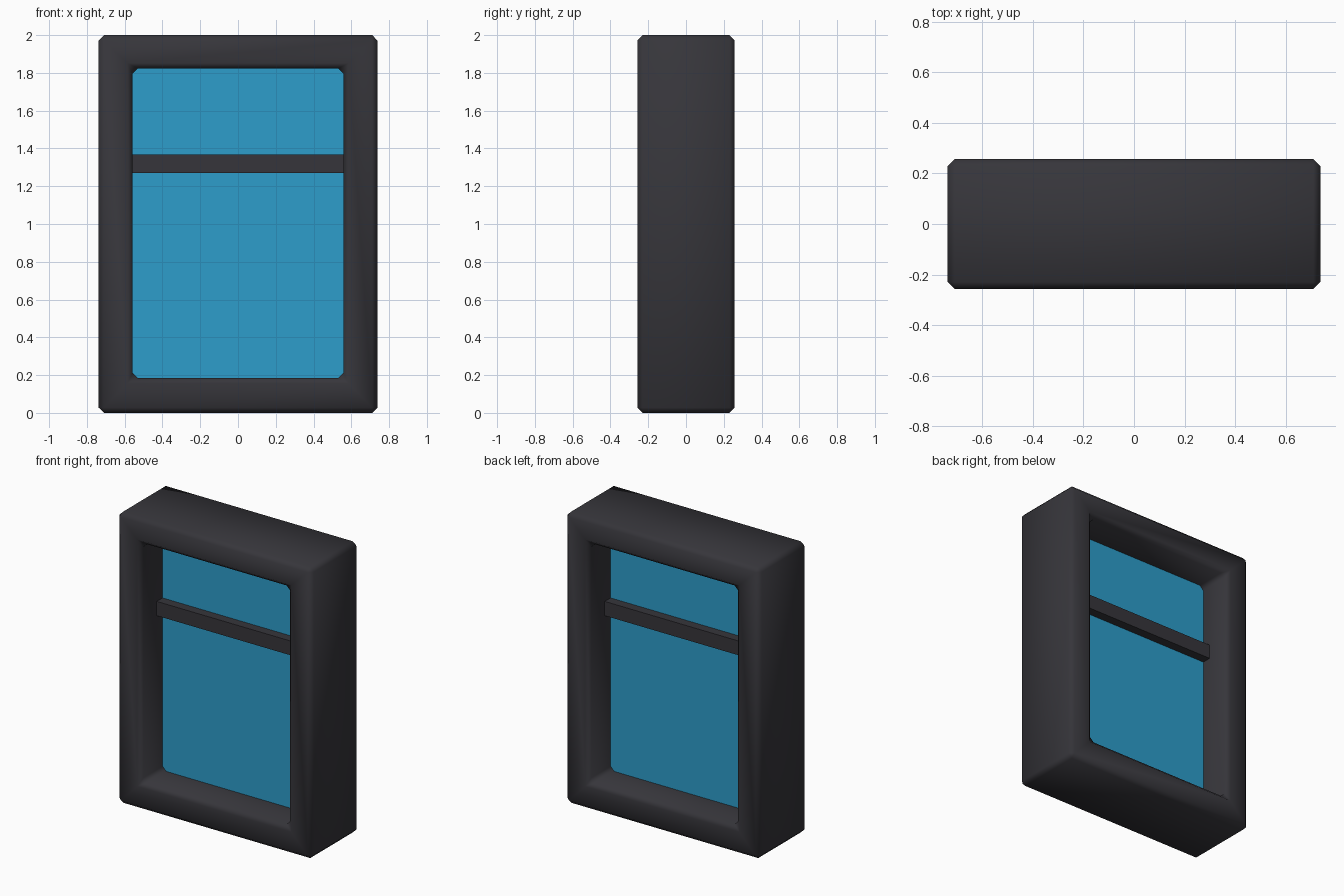
import bpy, bmesh

if "Cube" in bpy.data.objects:
    bpy.data.objects.remove(bpy.data.objects["Cube"])


def material(name, rgb):
    m = bpy.data.materials.new(name)
    m.diffuse_color = (*rgb, 1.0)
    m.use_nodes = True
    m.node_tree.nodes["Principled BSDF"].inputs["Base Color"].default_value = m.diffuse_color
    return m


def add_object(name, bm, mat):
    mesh = bpy.data.meshes.new(name)
    bmesh.ops.recalc_face_normals(bm, faces=bm.faces)
    bm.to_mesh(mesh)
    bm.free()
    mesh.materials.append(mat)
    obj = bpy.data.objects.new(name, mesh)
    bpy.context.collection.objects.link(obj)
    return obj


def box(name, lo, hi, mat):
    bm = bmesh.new()
    bmesh.ops.create_cube(bm, size=1.0)
    for v in bm.verts:
        v.co = [(a + b) / 2 + c * (b - a) for a, b, c in zip(lo, hi, v.co)]
    return add_object(name, bm, mat)


dark = material("dark grey frame", (0.037, 0.036, 0.043))
blue = material("blue glass", (0.026, 0.34, 0.60))

# Window frame: square section swept round the rectangle, then chamfered
DEPTH = 0.258
OUTER = (0.738, 0.0, 2.0)
INNER = (0.558, 0.184, 1.824)
bm = bmesh.new()
rings = []
for (w, z0, z1), y in ((OUTER, -DEPTH), (INNER, -DEPTH), (INNER, DEPTH), (OUTER, DEPTH)):
    corners = ((-w, z0), (w, z0), (w, z1), (-w, z1))
    rings.append([bm.verts.new((x, y, z)) for x, z in corners])
for i in range(4):
    a, b = rings[i], rings[(i + 1) % 4]
    for j in range(4):
        k = (j + 1) % 4
        bm.faces.new((a[j], a[k], b[k], b[j]))
bmesh.ops.recalc_face_normals(bm, faces=bm.faces)
sharp = [e for e in bm.edges if e.calc_face_angle() > 0.5]
bmesh.ops.bevel(bm, geom=sharp, offset=0.028, offset_type='OFFSET',
                segments=1, profile=0.5, affect='EDGES')
for f in bm.faces:
    f.smooth = True
add_object("window_frame", bm, dark)

# Glass pane, edges buried in the frame
box("glass_pane", (-0.57, -0.022, 0.17), (0.57, 0.022, 1.838), blue)

# Horizontal crossbar, showing on both sides of the glass
box("crossbar", (-0.57, -0.085, 1.27), (0.57, 0.085, 1.368), dark)
